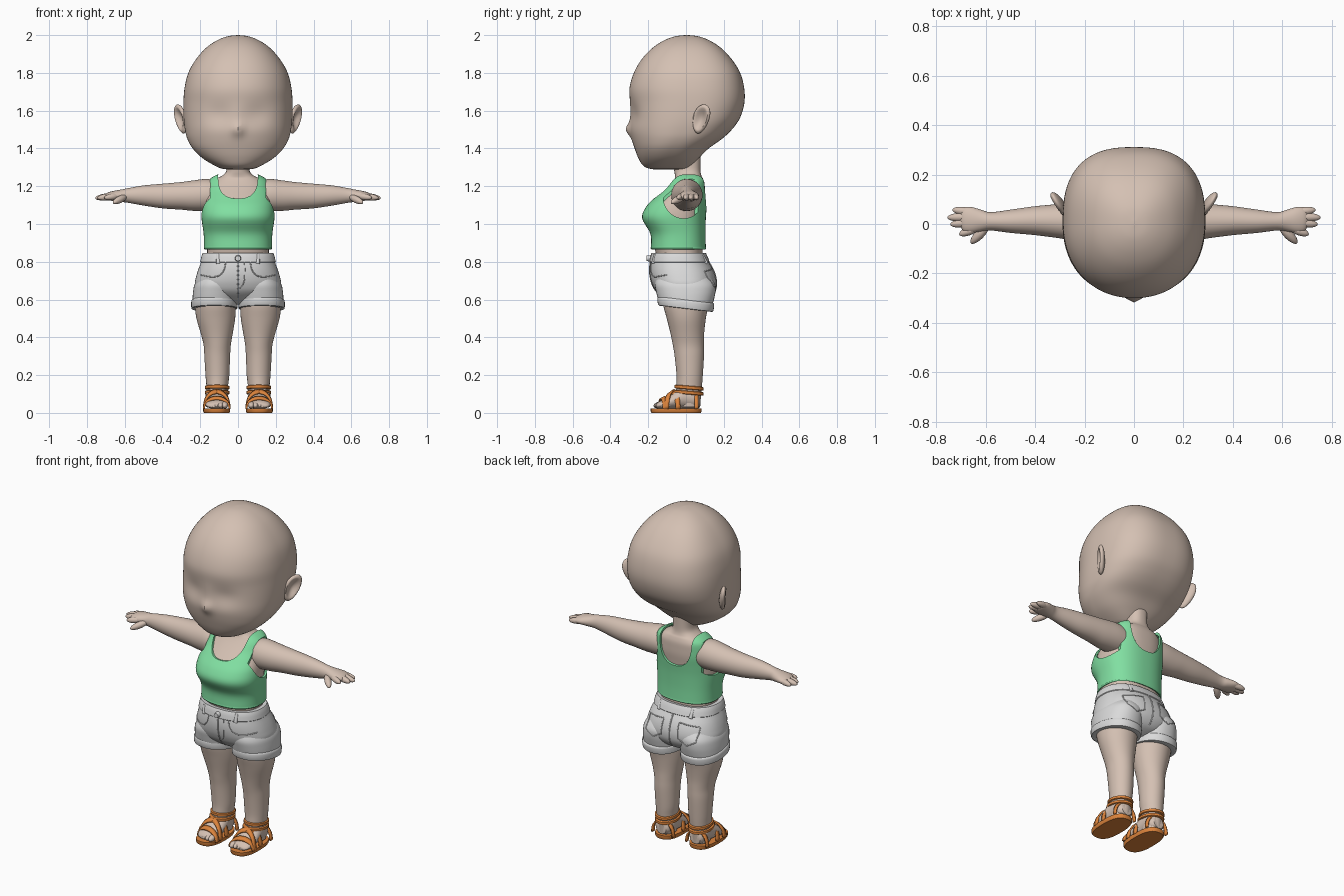
import bpy, bmesh, math
from mathutils import Vector, Matrix
from mathutils.bvhtree import BVHTree

if "Cube" in bpy.data.objects:
    bpy.data.objects.remove(bpy.data.objects["Cube"])


def material(name, rgb):
    m = bpy.data.materials.new(name)
    m.diffuse_color = (*rgb, 1)
    m.use_nodes = True
    m.node_tree.nodes["Principled BSDF"].inputs["Base Color"].default_value = m.diffuse_color
    return m


SKIN = material("skin", (0.66, 0.53, 0.45))
GREEN = material("green cloth", (0.22, 0.74, 0.36))
DENIM = material("pale denim", (0.70, 0.70, 0.70))
LEATHER = material("orange leather", (0.72, 0.23, 0.045))


def finish(name, bm, mat, mirror=False):
    me = bpy.data.meshes.new(name)
    bm.to_mesh(me)
    bm.free()
    ob = bpy.data.objects.new(name, me)
    bpy.context.collection.objects.link(ob)
    me.materials.append(mat)
    if mirror:
        ob.modifiers.new("Mirror", 'MIRROR').use_mirror_merge = False
    return ob


def spline(secs, steps):
    """Catmull-Rom interpolation through section tuples."""
    out = []
    for i in range(len(secs) - 1):
        q = [secs[max(0, min(len(secs) - 1, i + k))] for k in (-1, 0, 1, 2)]
        for s in range(steps):
            t = s / steps
            out.append([0.5 * (2 * b + (c - a) * t + (2 * a - 5 * b + 4 * c - d) * t * t
                               + (3 * b - a - 3 * c + d) * t ** 3) for a, b, c, d in zip(*q)])
    return out + [list(secs[-1])]


def loft(name, secs, mat, axis='z', p=(2, 2), n=40, steps=4, caps=True, tweak=None, mirror=False):
    """Sections are (t, a_low, a_high, b_low, b_high); p = low / high side squareness."""
    bm = bmesh.new()
    rings = []
    for t, a0, a1, b0, b1 in spline(secs, steps):
        ring = []
        for k in range(n):
            c, s = math.cos(2 * math.pi * k / n), math.sin(2 * math.pi * k / n)
            e = 2 / (p[0] if s < 0 else p[1])
            a = (a0 + a1) / 2 + (a1 - a0) / 2 * math.copysign(abs(c) ** e, c)
            b = (b0 + b1) / 2 + (b1 - b0) / 2 * math.copysign(abs(s) ** e, s)
            co = Vector({'z': (a, b, t), 'x': (t, a, b), 'y': (a, t, b)}[axis])
            ring.append(bm.verts.new(tweak(co) if tweak else co))
        rings.append(ring)
    for r, q in zip(rings, rings[1:]):
        for k in range(n):
            bm.faces.new((r[k], r[(k + 1) % n], q[(k + 1) % n], q[k]))
    ends = [bm.faces.new(rings[0]), bm.faces.new(rings[-1])]
    bmesh.ops.recalc_face_normals(bm, faces=bm.faces)
    if not caps:
        bmesh.ops.delete(bm, geom=ends, context='FACES_ONLY')
    return finish(name, bm, mat, mirror)


def sym(rows):
    return [(z, -x, x, f, b) for z, x, f, b in rows]


def grow(secs, g, lift=0):
    return [(t + (lift if t > 1.2 else 0), a - g, b + g, c - g, d + g) for t, a, b, c, d in secs]


def capsule(name, a, b, r, mat):
    """Mirrored ellipsoid reaching from a to b."""
    a, b = Vector(a), Vector(b)
    bm = bmesh.new()
    m = (Matrix.Translation((a + b) / 2) @ (b - a).to_track_quat('Z', 'Y').to_matrix().to_4x4()
         @ Matrix.Diagonal((r, r, (b - a).length / 2, 1)))
    bmesh.ops.create_uvsphere(bm, u_segments=20, v_segments=14, radius=1, matrix=m)
    return finish(name, bm, mat, True)


# Head with nose and shallow eye hollows
def face(v):
    if v.y < -0.1:
        v.y -= 0.022 * math.exp(-(v.x / 0.028) ** 2 - ((v.z - 1.5) / 0.035) ** 2)
        v.y += 0.016 * math.exp(-((abs(v.x) - 0.10) / 0.08) ** 2 - ((v.z - 1.58) / 0.06) ** 2)
    return v


loft("head", sym([
    (1.288, .02, -.14, -.06), (1.292, .08, -.19, 0), (1.31, .125, -.228, .03), (1.35, .19, -.253, .07),
    (1.4, .24, -.272, .12), (1.45, .268, -.287, .19), (1.5, .281, -.297, .243), (1.56, .288, -.298, .285),
    (1.64, .289, -.297, .309), (1.72, .283, -.299, .308), (1.8, .263, -.276, .287), (1.87, .224, -.236, .244),
    (1.93, .172, -.18, .188), (1.97, .115, -.12, .128), (1.993, .058, -.06, .068), (2.0, .004, -.004, .012)]),
    SKIN, p=(2.15, 2.6), n=96, steps=5, tweak=face)

# Ears: flattened, dished and leaning ellipsoids
bm = bmesh.new()
bmesh.ops.create_uvsphere(bm, u_segments=32, v_segments=24, radius=1)
for v in bm.verts:
    n, w, h = v.co
    if n > 0:
        n *= 1 - 1.4 * max(0, 1 - 1.5 * (w * w + h * h))
    n, w, h = n * 0.022, w * (0.05 + 0.008 * h), h * 0.077
    v.co = (0.303 + 0.85 * n + 0.5 * w + 0.2 * h, 0.08 - 0.5 * n + 0.85 * w + 0.2 * h, 1.556 + h)
finish("ear", bm, SKIN, True)

# Torso and neck
TORSO = sym([
    (.79, .165, -.145, .085), (.87, .163, -.165, .088), (.95, .167, -.174, .088), (1.03, .178, -.217, .09),
    (1.09, .176, -.197, .095), (1.14, .168, -.15, .10), (1.18, .158, -.11, .10), (1.215, .145, -.078, .098),
    (1.24, .118, -.06, .09), (1.255, .085, -.058, .082), (1.28, .062, -.062, .077), (1.33, .058, -.067, .077),
    (1.42, .06, -.06, .08)])
loft("torso", TORSO, SKIN, p=(2.3, 2.4), n=64)

# Tank top: shell cut by a neckline and two armholes
hem = [(.866, -.177, .177, -.183, .103), (.873, -.181, .181, -.187, .106), (.884, -.18, .18, -.185, .105)]
top = loft("tank_top", hem + grow(TORSO[2:10], .015, .01), GREEN, p=(2.3, 2.4), n=96, steps=5, caps=False)
shell = top.modifiers.new("Solid", 'SOLIDIFY')
shell.thickness, shell.offset = 0.012, -1
cutters = [
    loft("neck_cutter", [(-.4, -.105, .105, 1.18, 1.4), (.4, -.105, .105, 1.025, 1.4)], GREEN, 'y', (2.5, 2), 64, 1),
    loft("armhole_cutter", [(.148, -.12, .095, 1.03, 1.255), (.4, -.12, .095, 1.03, 1.255)], GREEN, 'x', n=64, steps=1),
    loft("armhole_cutter", [(-.4, -.12, .095, 1.03, 1.255), (-.148, -.12, .095, 1.03, 1.255)], GREEN, 'x', n=64, steps=1)]
for c in cutters:
    c.hide_render = True
    mod = top.modifiers.new("Cut", 'BOOLEAN')
    mod.operation, mod.solver, mod.object = 'DIFFERENCE', 'EXACT', c
baked = bpy.data.meshes.new_from_object(top.evaluated_get(bpy.context.evaluated_depsgraph_get()))
top.modifiers.clear()
top.data = baked
for c in cutters:
    bpy.data.objects.remove(c)

# Arms and hands
loft("arm", [
    (.10, -.075, .085, 1.07, 1.23), (.17, -.078, .088, 1.068, 1.238), (.24, -.068, .085, 1.07, 1.23),
    (.30, -.058, .081, 1.076, 1.222), (.40, -.045, .072, 1.083, 1.213), (.50, -.036, .058, 1.098, 1.204),
    (.58, -.026, .048, 1.112, 1.19), (.62, -.03, .058, 1.117, 1.182), (.66, -.036, .069, 1.122, 1.175),
    (.69, -.03, .066, 1.126, 1.166), (.705, -.005, .045, 1.137, 1.155)], SKIN, 'x', mirror=True)
for name, a, b, r in [("index_finger", (.63, -.015, 1.15), (.708, -.043, 1.138), .017),
                      ("middle_finger", (.64, .01, 1.15), (.744, -.002, 1.137), .018),
                      ("ring_finger", (.64, .03, 1.15), (.756, .026, 1.137), .018),
                      ("little_finger", (.64, .045, 1.15), (.736, .058, 1.137), .017),
                      ("thumb", (.59, -.005, 1.148), (.66, -.078, 1.112), .019)]:
    capsule(name, a, b, r, SKIN)

# Legs and feet
LEG = [
    (.03, .062, .16, -.04, .075), (.10, .055, .166, -.052, .08), (.15, .052, .168, -.05, .085),
    (.20, .046, .172, -.05, .089), (.30, .042, .178, -.06, .095), (.36, .038, .182, -.07, .095),
    (.42, .028, .197, -.082, .096), (.5, .015, .22, -.102, .105), (.57, .012, .228, -.12, .118),
    (.63, .015, .225, -.12, .12)]
loft("leg", LEG, SKIN, mirror=True)
loft("foot", [
    (-.158, .085, .145, .028, .045), (-.145, .06, .165, .022, .058), (-.10, .05, .175, .02, .083),
    (-.05, .05, .175, .02, .122), (0, .053, .17, .02, .15), (.05, .058, .165, .02, .13),
    (.075, .08, .145, .03, .09)], SKIN, 'y', mirror=True)
for i in range(5):
    x, y, r = .07 + .0225 * i, -.172 + .0022 * i * i, .018 - .0015 * i
    capsule("toe", (x, y, .036), (x, y + .07, .048), r, SKIN)

# Sandals: sole, ankle bands, heel band, foot straps
loft("sole", [(0, .046, .18, -.182, .078), (.008, .042, .185, -.187, .082), (.024, .042, .185, -.187, .082)],
     LEATHER, p=(2.6, 2.6), steps=1, mirror=True)
for z, f in ((.098, -.064), (.125, -.052)):
    band = [(z, .054, .167, f, .085), (z + .003, .046, .175, f - .008, .093),
            (z + .017, .046, .175, f - .008, .093), (z + .02, .054, .167, f, .085)]
    loft("ankle_band", band, LEATHER, steps=2, mirror=True,
         tweak=lambda v: v + Vector((0, 0, -.08 * v.y)))


def strap(name, front, back, skew):
    bm = bmesh.new()
    last = None
    for k in range(25):
        c, s = math.cos(math.pi * k / 24), math.sin(math.pi * k / 24)
        pair = [bm.verts.new((.1125 + .068 * c, y + skew * c, .02 + (h - .014) * s ** .85)) for y, h in (front, back)]
        if last:
            bm.faces.new((last[0], last[1], pair[1], pair[0]))
        last = pair
    ob = finish(name, bm, LEATHER)
    mod = ob.modifiers.new("Thick", 'SOLIDIFY')
    mod.thickness, mod.offset = .01, 0
    ob.modifiers.new("Mirror", 'MIRROR').use_mirror_merge = False


strap("toe_strap", (-.135, .066), (-.11, .08), .012)
strap("cross_strap", (-.085, .097), (-.06, .116), .03)
strap("cross_strap", (-.085, .097), (-.06, .116), -.03)
strap("heel_strap", (.045, .105), (.065, .095), 0)

# Shorts: hips, legs, turned-up cuffs, waistband
hips = loft("shorts_hips", sym([
    (.575, .04, -.05, .06), (.60, .13, -.105, .12), (.64, .215, -.155, .152), (.68, .229, -.178, .161),
    (.72, .222, -.189, .157), (.76, .21, -.192, .143), (.80, .195, -.188, .12), (.84, .183, -.178, .10)]),
    DENIM, p=(2.3, 2.3), n=64)
legs = loft("shorts_leg", [
    (.565, .004, .242, -.14, .138), (.60, .003, .241, -.148, .148), (.64, .001, .238, -.158, .156),
    (.68, .001, .23, -.165, .155), (.72, .02, .205, -.155, .13)], DENIM, p=(2.2, 2.2), mirror=True)
loft("cuff", [
    (.552, .012, .235, -.13, .128), (.553, .004, .246, -.146, .143), (.575, .003, .248, -.151, .148),
    (.594, .004, .246, -.15, .149), (.599, .01, .238, -.143, .142)], DENIM, p=(2.2, 2.2), steps=2, mirror=True,
    tweak=lambda v: v + Vector((0, 0, -.12 * v.y)))
loft("waistband", sym([(.797, .19, -.183, .115), (.80, .2, -.193, .125), (.843, .189, -.184, .107),
                       (.847, .184, -.179, .102)]), DENIM, p=(2.3, 2.3), n=64, steps=2)

# Seams and belt loops laid on the cloth by ray casting
deps = bpy.context.evaluated_depsgraph_get()
trees = [BVHTree.FromObject(o, deps) for o in (hips, legs)]


def seam(name, pts, side, r=.003):
    """pts are (x, z); side is -1 for the front and 1 for the back."""
    path = []
    for x, z in spline(pts, 8) if len(pts) > 4 else [
            [u + (w - u) * k / 8 for u, w in zip(p, q)] for p, q in zip(pts, pts[1:]) for k in range(9)]:
        hits = [t.ray_cast(Vector((x, side, z)), Vector((0, -side, 0)))[0] for t in trees]
        hits = [h for h in hits if h]
        if hits:
            path.append(max(hits, key=lambda h: h.y * side))
    cu = bpy.data.curves.new(name, 'CURVE')
    cu.dimensions, cu.bevel_depth, cu.bevel_resolution, cu.use_fill_caps = '3D', r, 2, True
    sp = cu.splines.new('POLY')
    sp.points.add(len(path) - 1)
    for pt, h in zip(sp.points, path):
        pt.co = (*h, 1)
    cu.materials.append(DENIM)
    bpy.context.collection.objects.link(bpy.data.objects.new(name, cu))


seam("fly_seam", [(0, .80), (0, .61)], -1, .004)
seam("fly_stitch", [(.035, .8), (.036, .75), (.033, .7), (.02, .67), (0, .655)], -1, .0025)
seam("back_seam", [(0, .80), (0, .61)], 1, .004)
for s in (-1, 1):
    seam("front_pocket", [(s * .065, .80), (s * .075, .755), (s * .1, .727), (s * .14, .72), (s * .2, .73)], -1)
    seam("back_pocket", [(s * .05, .765), (s * .165, .75), (s * .165, .675), (s * .11, .645)], 1)
    seam("back_pocket", [(s * .11, .645), (s * .055, .675), (s * .05, .765)], 1)
    for side in (-1, 1):
        seam("belt_loop", [(s * .105, .79), (s * .105, .839)], side, .011)

# Waist button
bm = bmesh.new()
bmesh.ops.create_cone(bm, cap_ends=True, segments=24, radius1=.017, radius2=.014, depth=.024,
                      matrix=Matrix.Translation((0, -.198, .818)) @ Matrix.Rotation(math.pi / 2, 4, 'X'))
finish("button", bm, DENIM)

# Smooth shading that keeps sharp edges
meshes = [o for o in bpy.context.scene.objects if o.type == 'MESH']
for o in meshes:
    o.select_set(True)
bpy.context.view_layer.objects.active = meshes[0]
bpy.ops.object.shade_smooth_by_angle(angle=math.radians(40))
